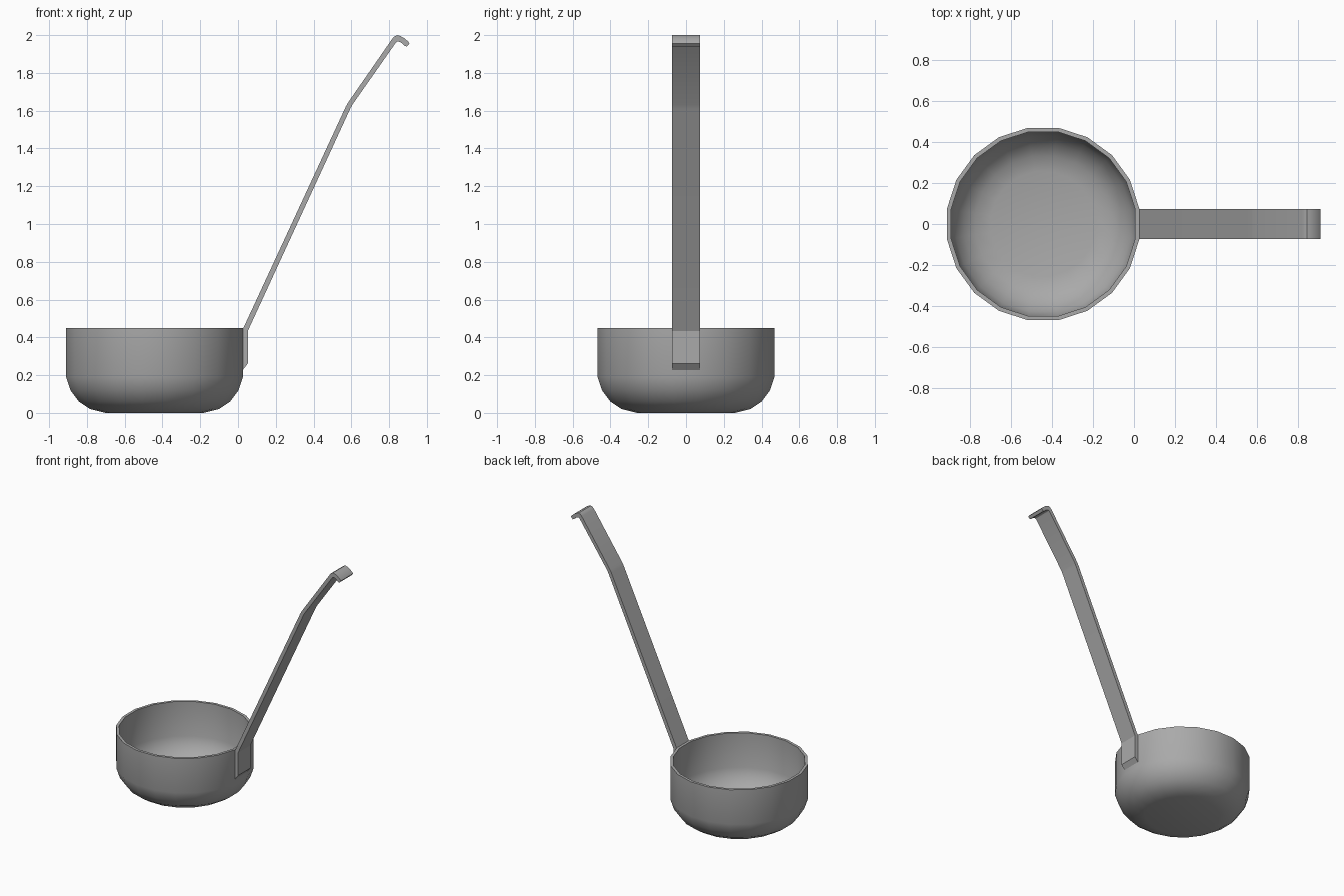
import bpy, bmesh, math

cube = bpy.data.objects.get("Cube")
if cube:
    bpy.data.objects.remove(cube, do_unlink=True)

# One brushed metal colour
metal = bpy.data.materials.new("grey metal")
metal.use_nodes = True
colour = (0.4, 0.4, 0.4, 1)
metal.diffuse_color = colour
metal.node_tree.nodes["Principled BSDF"].inputs["Base Color"].default_value = colour


def finish(name, bm, angle):
    bmesh.ops.recalc_face_normals(bm, faces=bm.faces)
    mesh = bpy.data.meshes.new(name)
    bm.to_mesh(mesh)
    bm.free()
    obj = bpy.data.objects.new(name, mesh)
    bpy.context.collection.objects.link(obj)
    mesh.materials.append(metal)
    bpy.ops.object.select_all(action='DESELECT')
    obj.select_set(True)
    bpy.context.view_layer.objects.active = obj
    bpy.ops.object.shade_smooth_by_angle(angle=math.radians(angle))
    return obj


# Bowl: closed wall profile (apothem, height) turned around its axis
SIDES = 20
CENTRE_X = -0.442
outer = [(0.26, 0), (0.34, 0.02), (0.40, 0.06), (0.445, 0.12), (0.468, 0.19), (0.468, 0.45)]
inner = [(0.448, 0.45), (0.448, 0.19), (0.426, 0.13), (0.385, 0.075), (0.33, 0.038), (0.255, 0.02)]
bm = bmesh.new()
rings = []
for apothem, z in outer + inner:
    r = apothem / math.cos(math.pi / SIDES)
    angles = [(i + 0.5) * math.tau / SIDES for i in range(SIDES)]
    rings.append([bm.verts.new((CENTRE_X + r * math.cos(a), r * math.sin(a), z)) for a in angles])
for low, high in zip(rings, rings[1:]):
    for i in range(SIDES):
        j = (i + 1) % SIDES
        bm.faces.new((low[i], low[j], high[j], high[i]))
bm.faces.new(rings[0])
bm.faces.new(rings[-1])
finish("bowl", bm, 35)

# Handle: flat strip with a riveted foot, a bend and a hooked tip (x, z pairs)
HALF_WIDTH = 0.073
upper = [(0.026, 0.228), (0.026, 0.444), (0.571, 1.622), (0.582, 1.642), (0.817, 1.981),
         (0.828, 1.993), (0.842, 2.0), (0.858, 1.996), (0.88, 1.984), (0.9, 1.967), (0.908, 1.956)]
lower = [(0.052, 0.262), (0.052, 0.434), (0.595, 1.612), (0.605, 1.631), (0.835, 1.959),
         (0.84, 1.964), (0.847, 1.966), (0.856, 1.964), (0.87, 1.956), (0.882, 1.944), (0.893, 1.939)]
bm = bmesh.new()
rows = [[bm.verts.new((x, y, z)) for (x, z), y in
         ((u, -HALF_WIDTH), (u, HALF_WIDTH), (l, HALF_WIDTH), (l, -HALF_WIDTH))]
        for u, l in zip(upper, lower)]
for a, b in zip(rows, rows[1:]):
    for i in range(4):
        j = (i + 1) % 4
        bm.faces.new((a[i], a[j], b[j], b[i]))
bm.faces.new(rows[0])
bm.faces.new(rows[-1])
finish("handle", bm, 23)
